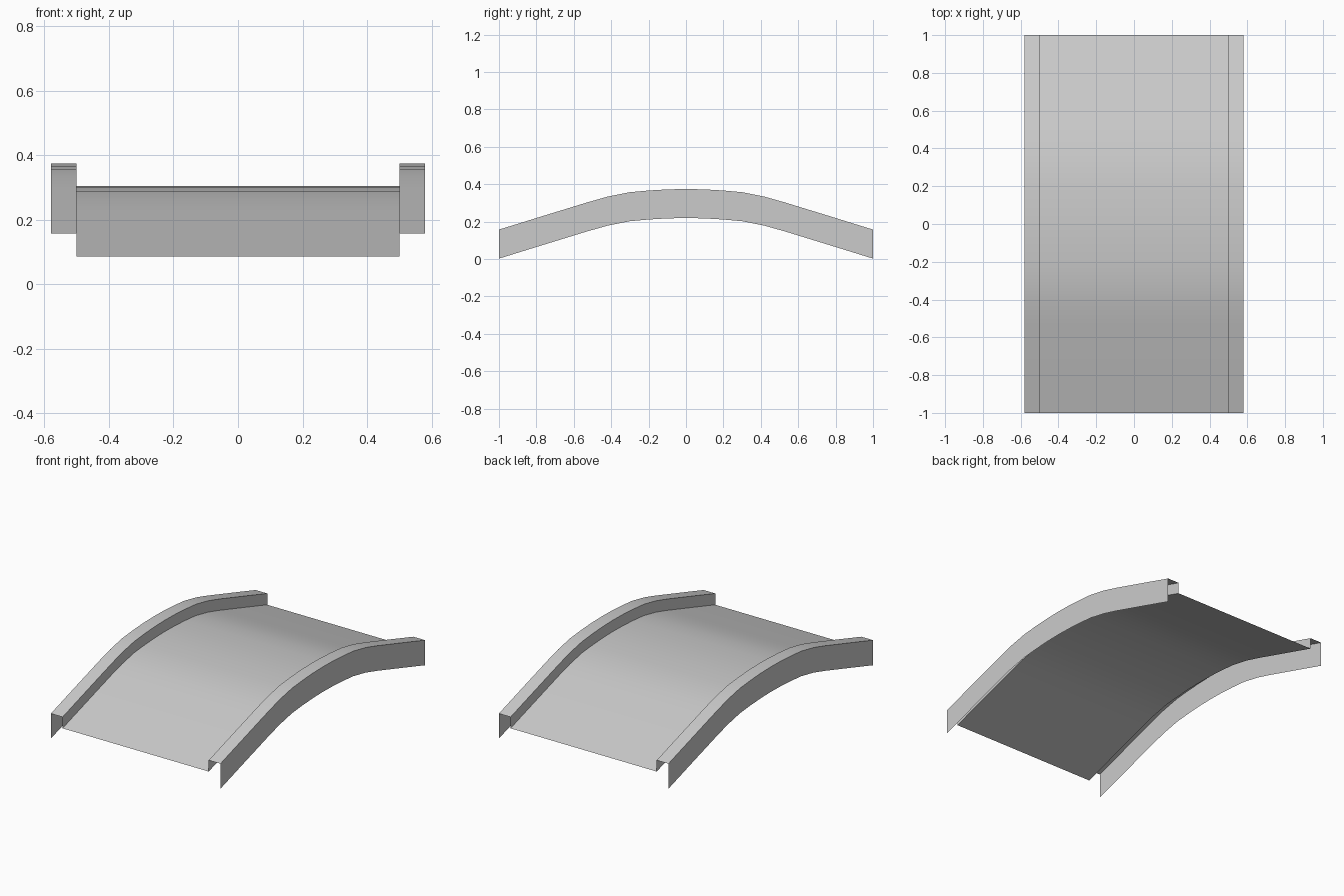
import bpy, bmesh

if "Cube" in bpy.data.objects:
    bpy.data.objects.remove(bpy.data.objects["Cube"])

# Arched side profile (y, z of the curb top), front half mirrored to the back
half = [(-1.0, 0.157), (-0.8, 0.219), (-0.53, 0.302), (-0.42, 0.333),
        (-0.3, 0.357), (-0.2, 0.366), (-0.1, 0.372)]
path = half + [(0, 0.374)] + [(-y, z) for y, z in reversed(half)]


def sweep(name, section):
    """Open sheet: section of (x, z offset) points swept along the arch."""
    bm = bmesh.new()
    rows = [[bm.verts.new((x, y, z + dz)) for x, dz in section] for y, z in path]
    for a, b in zip(rows, rows[1:]):
        for i in range(len(section) - 1):
            bm.faces.new((a[i], a[i + 1], b[i + 1], b[i]))
    me = bpy.data.meshes.new(name)
    bm.to_mesh(me)
    bm.free()
    ob = bpy.data.objects.new(name, me)
    bpy.context.collection.objects.link(ob)
    bpy.ops.object.select_all(action='DESELECT')
    ob.select_set(True)
    bpy.context.view_layer.objects.active = ob
    bpy.ops.object.shade_smooth_by_angle(angle=0.6)
    return ob


# Road surface
sweep("bridge_deck", [(-0.5, -0.07), (0.5, -0.07)])

# Raised curbs: inner face, top and deep outer face, open underneath
curb = sweep("side_curbs", [(0.5, -0.07), (0.5, 0), (0.58, 0), (0.58, -0.155)])
curb.modifiers.new("mirror", 'MIRROR').use_axis[0] = True
